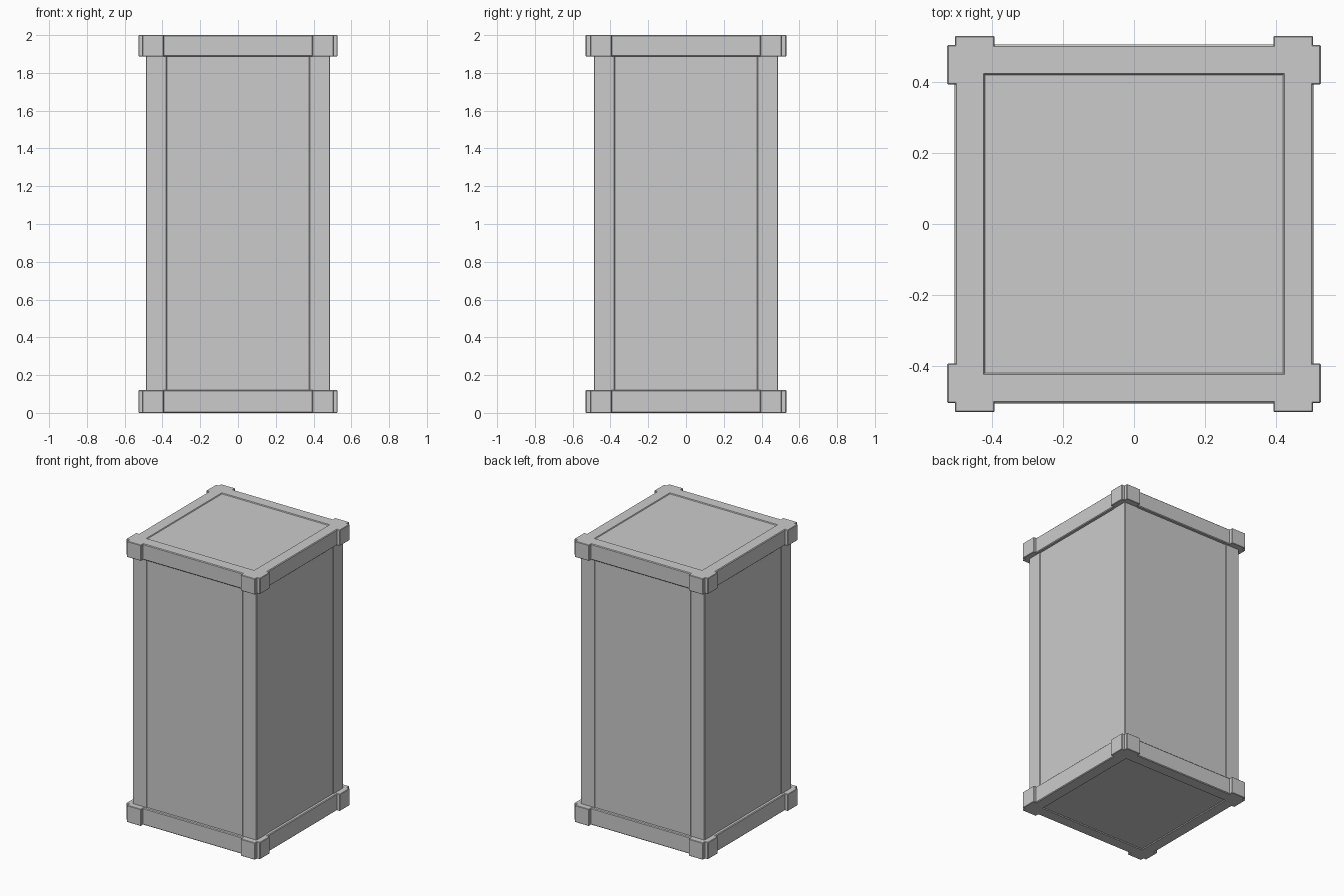
import bpy, bmesh
from mathutils import Vector

if "Cube" in bpy.data.objects:
    bpy.data.objects.remove(bpy.data.objects["Cube"])


def make_object(name, bm):
    bmesh.ops.recalc_face_normals(bm, faces=bm.faces[:])
    mesh = bpy.data.meshes.new(name)
    bm.to_mesh(mesh)
    bm.free()
    obj = bpy.data.objects.new(name, mesh)
    bpy.context.collection.objects.link(obj)
    return obj


def box(lo, hi, bevel=0.0):
    bm = bmesh.new()
    bmesh.ops.create_cube(bm, size=1)
    lo, hi = Vector(lo), Vector(hi)
    for v in bm.verts:
        v.co = (lo + hi) / 2 + v.co * (hi - lo)
    if bevel:
        bmesh.ops.bevel(bm, geom=bm.edges[:], offset=bevel, segments=1,
                        affect='EDGES')
    return bm


def box_object(name, x, y, z, bevel=0.0):
    return make_object(name, box((x[0], y[0], z[0]), (x[1], y[1], z[1]), bevel))


FRAME, POST, PANEL = 0.506, 0.488, 0.484
OUT_X, OUT_Y = 0.527, 0.531
INNER, POST_IN = 0.393, 0.376


# Rims: solid slab with a shallow recessed square panel on the outer face
def rim(name, z0, z1, direction):
    bm = box((-FRAME, -FRAME, z0), (FRAME, FRAME, z1), 0.005)
    bm.normal_update()
    face = max(bm.faces, key=lambda f: f.normal.z * direction * f.calc_area())
    bmesh.ops.inset_region(bm, faces=[face], thickness=FRAME - 0.005 - INNER)
    bmesh.ops.inset_region(bm, faces=[face], thickness=0.005)
    for v in face.verts:
        v.co.z -= 0.006 * direction
    return make_object(name, bm)


rim("base_rim", 0.0, 0.12, -1)
rim("lid_rim", 1.887, 2.0, 1)

# Side panels as one inner block
box_object("side_panels", (-PANEL, PANEL), (-PANEL, PANEL), (0.10, 1.90))

for sx in (-1, 1):
    for sy in (-1, 1):
        tag = ("right" if sx > 0 else "left") + ("_back" if sy > 0 else "_front")

        def span(a, b, s):
            return tuple(sorted((a * s, b * s)))

        # Corner posts standing slightly proud of the panels
        box_object("post_" + tag, span(POST_IN, POST, sx),
                   span(POST_IN, POST, sy), (0.10, 1.90), 0.004)

        # Corner guard plates, one on each outer face of both rims
        for level, z in (("base", (0.0, 0.12)), ("lid", (1.887, 2.0))):
            box_object(f"{level}_guard_y_{tag}", span(INNER, 0.505, sx),
                       span(0.48, OUT_Y, sy), z, 0.003)
            box_object(f"{level}_guard_x_{tag}", span(0.48, OUT_X, sx),
                       span(INNER, 0.505, sy), z, 0.003)
